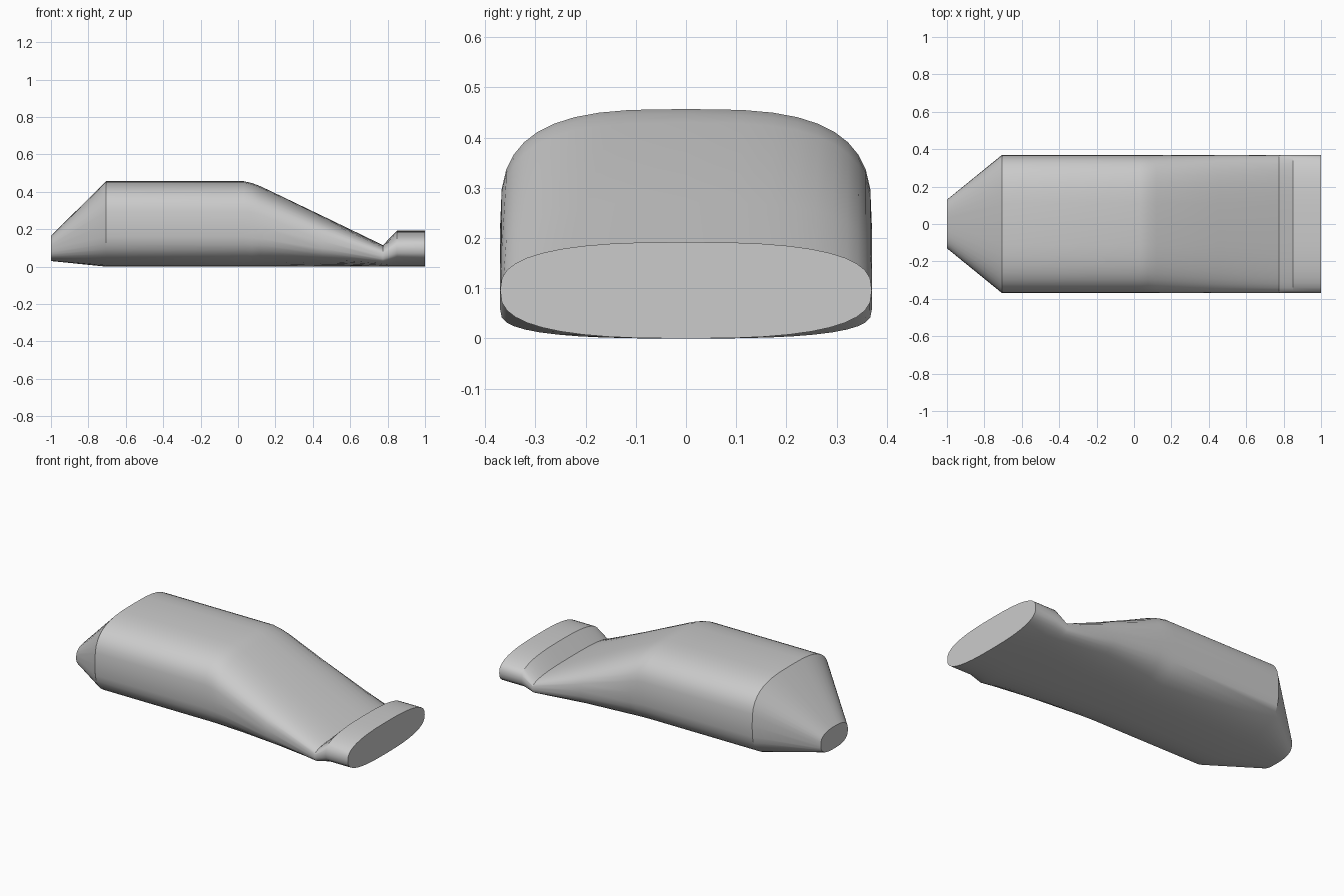
import bpy
import bmesh
from math import cos, sin, pi, copysign, radians

cube = bpy.data.objects.get("Cube")
if cube:
    bpy.data.objects.remove(cube)

grey = bpy.data.materials.new("plain_grey")
grey.use_nodes = True
color = (0.6, 0.6, 0.6, 1)
grey.diffuse_color = color
grey.node_tree.nodes["Principled BSDF"].inputs["Base Color"].default_value = color

SIDES = 40

# Stations along the body: x, half width, bottom, top, roundness exponent
STATIONS = [
    (-1.0, 0.13, 0.03, 0.165, 2.7),    # nose tip
    (-0.705, 0.37, 0.0, 0.457, 3.1),   # shoulder
    (0.03, 0.37, 0.0, 0.457, 3.1),     # end of the flat back
    (0.075, 0.37, 0.0, 0.447, 3.1),
    (0.12, 0.37, 0.0, 0.43, 3.1),      # start of the slope
    (0.45, 0.37, 0.0, 0.272, 3.0),
    (0.775, 0.37, 0.0, 0.115, 2.9),    # narrow neck
    (0.85, 0.37, 0.0, 0.192, 2.7),     # end collar
    (1.0, 0.37, 0.0, 0.192, 2.7),
]


def spow(value, power):
    return copysign(abs(value) ** power, value)


def ring(bm, x, half_width, low, high, n):
    """Superellipse cross-section across the body."""
    mid, half_height = (low + high) / 2, (high - low) / 2
    verts = []
    for i in range(SIDES):
        a = 2 * pi * i / SIDES
        verts.append(bm.verts.new((x, half_width * spow(cos(a), 2 / n),
                                   mid + half_height * spow(sin(a), 2 / n))))
    return verts


# Lofted body with flat caps
bm = bmesh.new()
rings = [ring(bm, *s) for s in STATIONS]
for a, b in zip(rings, rings[1:]):
    for i in range(SIDES):
        j = (i + 1) % SIDES
        bm.faces.new((a[i], a[j], b[j], b[i]))
bm.faces.new(rings[0])
bm.faces.new(rings[-1])
bmesh.ops.recalc_face_normals(bm, faces=bm.faces)

mesh = bpy.data.meshes.new("lofted_body")
bm.to_mesh(mesh)
bm.free()
mesh.materials.append(grey)
body = bpy.data.objects.new("lofted_body", mesh)
bpy.context.collection.objects.link(body)

bpy.context.view_layer.objects.active = body
body.select_set(True)
bpy.ops.object.shade_smooth_by_angle(angle=radians(30))
